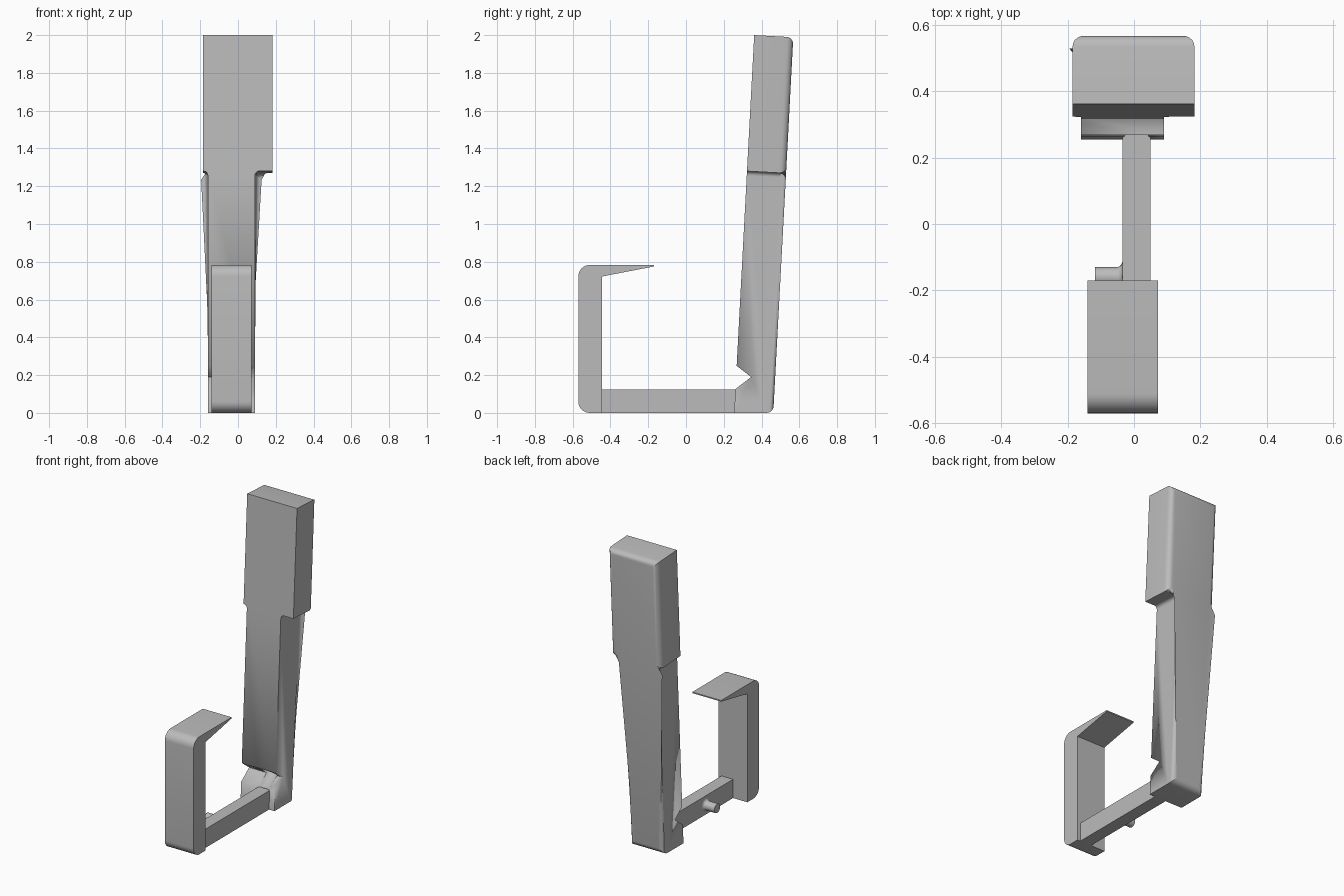
import bpy, bmesh, math
from mathutils import Vector

cube = bpy.data.objects.get("Cube")
if cube:
    bpy.data.objects.remove(cube, do_unlink=True)

grey = bpy.data.materials.new("plain grey")
grey.use_nodes = True
grey.diffuse_color = (0.5, 0.5, 0.5, 1)
grey.node_tree.nodes["Principled BSDF"].inputs["Base Color"].default_value = (0.5, 0.5, 0.5, 1)


def finish(name, bm, smooth=True):
    bmesh.ops.recalc_face_normals(bm, faces=bm.faces)
    mesh = bpy.data.meshes.new(name)
    bm.to_mesh(mesh)
    bm.free()
    mesh.materials.append(grey)
    ob = bpy.data.objects.new(name, mesh)
    bpy.context.collection.objects.link(ob)
    bpy.ops.object.select_all(action="DESELECT")
    bpy.context.view_layer.objects.active = ob
    ob.select_set(True)
    if smooth:
        bpy.ops.object.shade_smooth_by_angle(angle=math.radians(30))
    return ob


def extrude(points, step):
    """Closed prism from a flat outline; returns bmesh and the far loop."""
    bm = bmesh.new()
    near = [bm.verts.new(p) for p in points]
    far = [bm.verts.new(Vector(p) + Vector(step)) for p in points]
    bm.faces.new(near)
    bm.faces.new(far)
    for i in range(len(near)):
        j = (i + 1) % len(near)
        bm.faces.new((near[i], near[j], far[j], far[i]))
    return bm, far


def side_prism(name, outline, x0, x1):
    bm, _ = extrude([(x0, y, z) for y, z in outline], (x1 - x0, 0, 0))
    return finish(name, bm)


def arc(cx, cy, r, start, end, n=8):
    steps = [math.radians(start + (end - start) * i / n) for i in range(n + 1)]
    return [(cx + r * math.cos(a), cy + r * math.sin(a)) for a in steps]


def lean(bm):
    """Tilt the handle backwards, keeping its foot flat."""
    for v in bm.verts:
        depth, z = v.co.y, v.co.z
        v.co.y = 0.255 + depth + 0.053 * z
        if z > 0.6:
            v.co.z -= 0.055 * depth


def cut(target, cutter):
    cutter.hide_render = True
    mod = target.modifiers.new("cut", "BOOLEAN")
    mod.operation, mod.solver, mod.object = "DIFFERENCE", "EXACT", cutter
    bpy.context.view_layer.objects.active = target
    bpy.ops.object.modifier_apply(modifier=mod.name)
    bpy.data.objects.remove(cutter, do_unlink=True)


# Handle: stem and wider head in one body, rounded around the back
DEPTH, SHOULDER = 0.207, 1.28
STEM, HEAD = (-0.16, 0.09), (-0.185, 0.182)
outline = [(STEM[0], 0), (STEM[1], 0), (STEM[1], SHOULDER), (HEAD[1], SHOULDER),
           (HEAD[1], 2), (HEAD[0], 2), (HEAD[0], SHOULDER), (STEM[0], SHOULDER)]
bm, back = extrude([(x, 0, z) for x, z in outline], (0, DEPTH, 0))
rim = [e for e in bm.edges if all(v in back for v in e.verts)]
bmesh.ops.bevel(bm, geom=rim, offset=0.035, offset_type="OFFSET", segments=5,
                profile=0.5, affect="EDGES")
lean(bm)
handle = finish("handle", bm)

# Notch in the foot of the handle, with a shallow groove in its lower lip
cut(handle, side_prism("notch_cutter", [(0.189, 0.31), (0.345, 0.19), (0.175, 0.06)], -0.3, 0.3))
bm = bmesh.new()
bmesh.ops.create_cone(bm, cap_ends=True, segments=32, radius1=0.052, radius2=0.052, depth=0.16)
lip = Vector((0, 0.085, 0.065)).normalized()
turn = lip.to_track_quat("Z", "Y")
for v in bm.verts:
    v.co = turn @ v.co + Vector((0.0075, 0.278, 0.182))
cut(handle, finish("groove_cutter", bm))

# Small fillets under the shoulders
for name, x, side in (("left_shoulder_fillet", STEM[1], 1), ("right_shoulder_fillet", STEM[0], -1)):
    r = 0.022
    curve = [(x + side * (r + px), SHOULDER - r + pz) for px, pz in arc(0, 0, r, 180, 90)]
    bm, _ = extrude([(px, 0, pz) for px, pz in curve + [(x, SHOULDER)]], (0, DEPTH - 0.03, 0))
    lean(bm)
    finish(name, bm)

# Bar joining the handle to the hook
side_prism("bar", [(-0.45, 0), (0.27, 0), (0.27, 0.125), (-0.45, 0.125)], -0.035, 0.05)

# Upright hook with a tapering lip
hook = [(-0.445, 0), (-0.445, 0.722), (-0.17, 0.775), (-0.17, 0.783)]
hook += arc(-0.51, 0.723, 0.06, 90, 180) + arc(-0.51, 0.06, 0.06, 180, 270)
side_prism("hook", hook, -0.14, 0.072)

# Round peg on the side of the bar, flared at its root
bm = bmesh.new()
rings = []
flare = arc(-0.053, 0.048, 0.018, 0, -90, 5)
for x, r in [(-0.03, 0.048)] + flare + [(-0.118, 0.03)]:
    ring = []
    for i in range(24):
        a = math.tau * i / 24
        ring.append(bm.verts.new((x, -0.16 + r * math.cos(a), 0.062 + r * math.sin(a))))
    rings.append(ring)
for a, b in zip(rings, rings[1:]):
    for i in range(24):
        j = (i + 1) % 24
        bm.faces.new((a[i], a[j], b[j], b[i]))
bm.faces.new(rings[0])
bm.faces.new(rings[-1])
finish("peg", bm)
